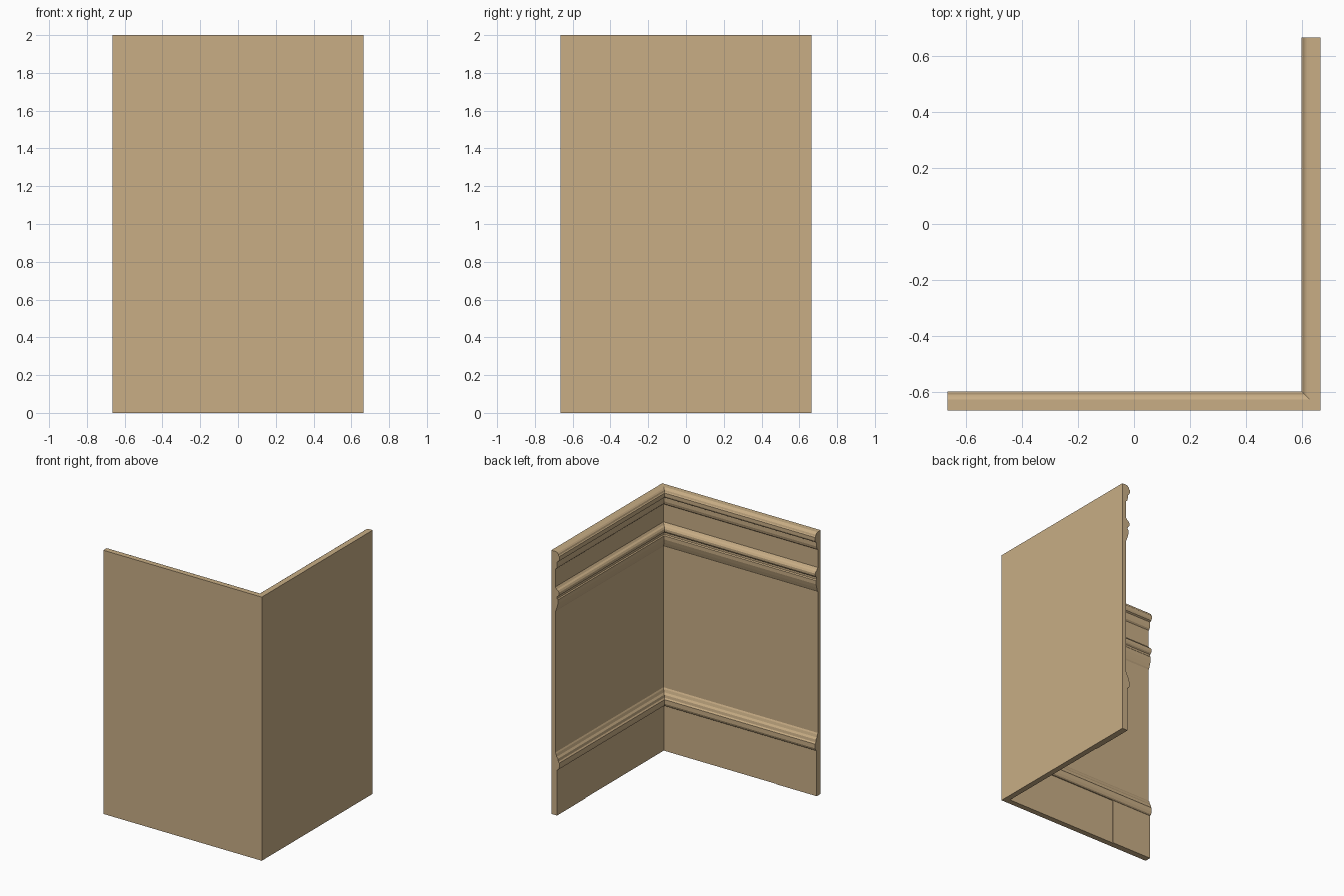
import bpy, bmesh

if "Cube" in bpy.data.objects:
    bpy.data.objects.remove(bpy.data.objects["Cube"])

H = 0.665      # half footprint
WALL = 0.034   # plain wall thickness

mat = bpy.data.materials.new("tan_wood")
mat.diffuse_color = (0.58, 0.42, 0.235, 1)
mat.use_nodes = True
mat.node_tree.nodes["Principled BSDF"].inputs["Base Color"].default_value = mat.diffuse_color


def sweep(name, profile, paths):
    """Sweep a (depth, height) profile along path functions depth -> (x, y)."""
    bm = bmesh.new()
    rings = [[bm.verts.new((*p(d), z)) for d, z in profile] for p in paths]
    n = len(profile)
    for a, b in zip(rings, rings[1:]):
        for i in range(n):
            j = (i + 1) % n
            bm.faces.new((a[i], a[j], b[j], b[i]))
    bm.faces.new(rings[0])
    bm.faces.new(rings[-1])
    bmesh.ops.recalc_face_normals(bm, faces=bm.faces)
    mesh = bpy.data.meshes.new(name)
    bm.to_mesh(mesh)
    bm.free()
    mesh.materials.append(mat)
    ob = bpy.data.objects.new(name, mesh)
    bpy.context.collection.objects.link(ob)
    return ob


def front(x):
    return lambda d: (x, -H + d)


def side(y):
    return lambda d: (H - d, y)


def corner(d):
    return (H - d, -H + d)


FULL = [front(-H), corner, side(H)]
SEAM = 0.325

# plain wall behind all the mouldings
sweep("wall", [(0, 0), (WALL, 0), (WALL, 2), (0, 2)], FULL)

# crown moulding at the top
sweep("crown_moulding", [
    (WALL, 2), (.040, 2), (.050, 1.995), (.058, 1.987), (.062, 1.975),
    (.068, 1.970), (.068, 1.945), (.062, 1.932), (.050, 1.925),
    (.050, 1.895), (.045, 1.875), (WALL, 1.865)], FULL)

# upper rail with a rounded nose and a tapered apron
sweep("upper_rail", [
    (WALL, 1.730), (.045, 1.715), (.058, 1.708), (.066, 1.695),
    (.066, 1.680), (.060, 1.668), (.049, 1.660), (.049, 1.645),
    (.056, 1.638), (.056, 1.610), (.048, 1.580), (.040, 1.555),
    (WALL, 1.545)], FULL)

# cap moulding above the baseboard
sweep("baseboard_cap", [
    (WALL, .475), (.040, .465), (.046, .445), (.056, .432), (.059, .412),
    (.067, .402), (.067, .370), (.060, .352), (.050, .345),
    (WALL, .345)], FULL)

# baseboard, with slightly thicker blocks at both free ends
def board(d):
    return [(WALL, 0), (d, 0), (d, .345), (WALL, .345)]

sweep("baseboard", board(.043), [front(-SEAM), corner, side(SEAM)])
sweep("front_end_block", board(.048), [front(-H), front(-SEAM)])
sweep("side_end_block", board(.048), [side(SEAM), side(H)])
